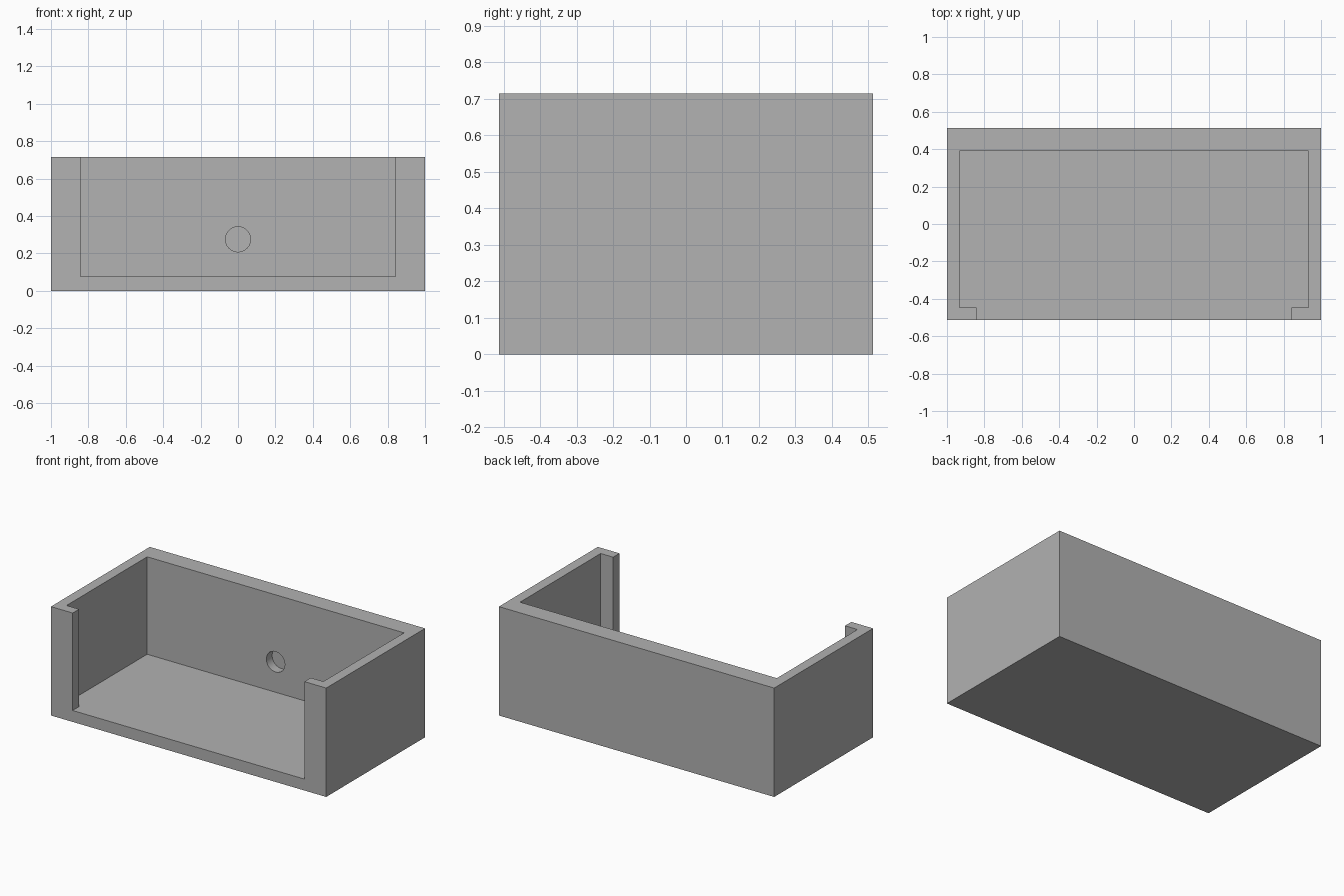
import bpy
import math

cube = bpy.data.objects.get("Cube")
if cube:
    bpy.data.objects.remove(cube, do_unlink=True)

W, D, H = 1.0, 0.513, 0.715     # half width, half depth, height
FLOOR = 0.075
BACK, FRONT = 0.39, -0.447      # inner faces of the back wall and front lips

grey = bpy.data.materials.new("grey")
grey.use_nodes = True
colour = (0.445, 0.445, 0.445, 1)
grey.diffuse_color = colour
grey.node_tree.nodes["Principled BSDF"].inputs["Base Color"].default_value = colour


def box(name, low, high):
    """Axis-aligned box between two corners."""
    centre = [(a + b) / 2 for a, b in zip(low, high)]
    bpy.ops.mesh.primitive_cube_add(size=1, location=centre)
    ob = bpy.context.object
    ob.name = name
    ob.scale = [b - a for a, b in zip(low, high)]
    bpy.ops.object.transform_apply(location=True, rotation=True, scale=True)
    ob.data.materials.append(grey)
    return ob


def cut(target, cutter):
    """Subtract a cutter from the target and discard it."""
    cutter.hide_render = True
    mod = target.modifiers.new(cutter.name, "BOOLEAN")
    mod.operation = "DIFFERENCE"
    mod.solver = "EXACT"
    mod.object = cutter
    bpy.context.view_layer.objects.active = target
    bpy.ops.object.modifier_apply(modifier=mod.name)
    bpy.data.objects.remove(cutter, do_unlink=True)


# Solid block for the open box
body = box("open_box", (-W, -D, 0), (W, D, H))

# Main pocket, then the front opening that leaves a lip on each side
cut(body, box("pocket", (-0.933, FRONT, FLOOR), (0.933, BACK, H + 0.2)))
cut(body, box("front_opening", (-0.842, -D - 0.2, FLOOR), (0.842, 0, H + 0.2)))

# Blind round hole in the inside of the back wall
hole_depth = 0.06
bpy.ops.mesh.primitive_cylinder_add(
    vertices=48, radius=0.067, depth=2 * hole_depth,
    location=(0, BACK, 0.275), rotation=(math.pi / 2, 0, 0))
hole = bpy.context.object
hole.name = "blind_hole"
hole.data.materials.append(grey)
cut(body, hole)

# Smooth the hole wall, keep all other edges sharp
bpy.ops.object.select_all(action="DESELECT")
body.select_set(True)
bpy.context.view_layer.objects.active = body
bpy.ops.object.shade_smooth_by_angle(angle=math.radians(30))
